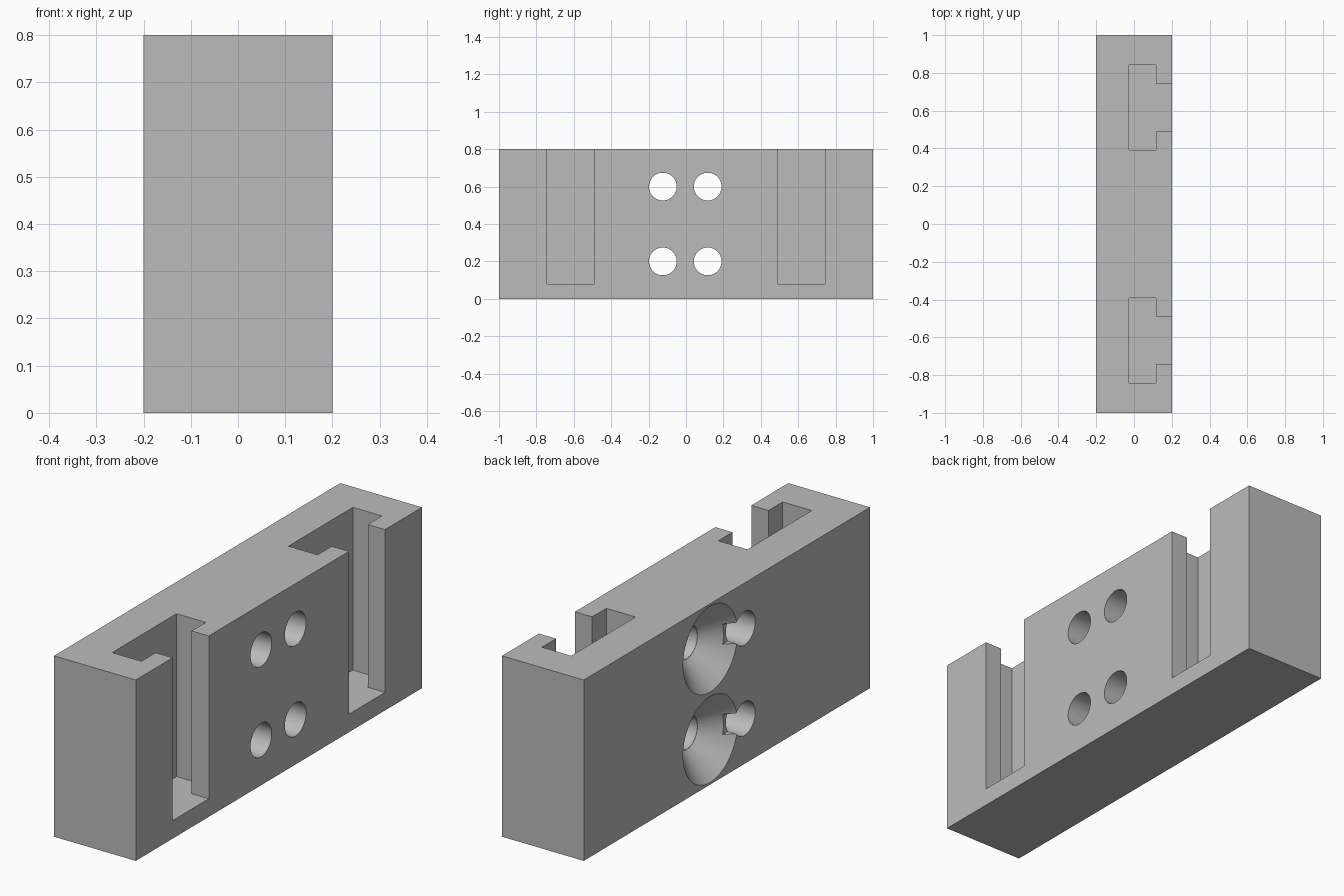
import bpy
import bmesh
import math
from mathutils import Matrix, Vector

cube = bpy.data.objects.get("Cube")
if cube:
    bpy.data.objects.remove(cube, do_unlink=True)

grey = bpy.data.materials.new("plain grey")
grey.use_nodes = True
colour = (0.5, 0.5, 0.5, 1)
grey.diffuse_color = colour
grey.node_tree.nodes["Principled BSDF"].inputs["Base Color"].default_value = colour


def finish(name, bm):
    mesh = bpy.data.meshes.new(name)
    bm.to_mesh(mesh)
    bm.free()
    mesh.materials.append(grey)
    obj = bpy.data.objects.new(name, mesh)
    bpy.context.collection.objects.link(obj)
    return obj


def box(name, low, high):
    low, high = Vector(low), Vector(high)
    bm = bmesh.new()
    matrix = Matrix.Translation((low + high) / 2) @ Matrix.Diagonal((*(high - low), 1))
    bmesh.ops.create_cube(bm, size=1, matrix=matrix)
    return finish(name, bm)


def cone_x(name, x0, x1, r0, r1, y, z):
    """Round cutter running along x, radius r0 at x0 and r1 at x1."""
    bm = bmesh.new()
    matrix = Matrix.Translation(((x0 + x1) / 2, y, z)) @ Matrix.Rotation(math.pi / 2, 4, "Y")
    bmesh.ops.create_cone(bm, cap_ends=True, segments=64, radius1=r0, radius2=r1,
                          depth=x1 - x0, matrix=matrix)
    return finish(name, bm)


def slot(side):
    """T-shaped channel, open at the top and on the +x face."""
    profile = [(-0.027, 0.225), (0.116, 0.225), (0.116, 0.126), (0.3, 0.126)]
    outline = profile + [(x, -y) for x, y in reversed(profile)]
    bm = bmesh.new()
    face = bm.faces.new([bm.verts.new((x, y + side * 0.616, 0.08)) for x, y in outline])
    top = bmesh.ops.extrude_face_region(bm, geom=[face])["geom"]
    bmesh.ops.translate(bm, vec=(0, 0, 1),
                        verts=[v for v in top if isinstance(v, bmesh.types.BMVert)])
    bmesh.ops.recalc_face_normals(bm, faces=bm.faces)
    return finish("slot_cutter", bm)


# Solid block
block = box("mounting_block", (-0.2, -1, 0), (0.2, 1, 0.8))

# T slots, screw holes, countersinks and the notches joining each pair of holes
cutters = [slot(-1), slot(1)]
for z in (0.2, 0.6):
    for y in (-0.124, 0.116):
        cutters.append(cone_x("hole_cutter", -0.3, 0.3, 0.074, 0.074, y, z))
    cutters.append(cone_x("countersink_cutter", -0.21, -0.085, 0.2, 0.075, 0.116, z))
    cutters.append(box("notch_cutter", (-0.25, -0.12, z - 0.045), (-0.16, 0, z + 0.045)))

bpy.context.view_layer.objects.active = block
for cutter in cutters:
    cutter.hide_render = True
    cut = block.modifiers.new("cut", "BOOLEAN")
    cut.operation = "DIFFERENCE"
    cut.solver = "EXACT"
    cut.object = cutter
    bpy.ops.object.modifier_apply(modifier=cut.name)
    bpy.data.objects.remove(cutter, do_unlink=True)

# Smooth bores with sharp edges
bpy.ops.object.select_all(action="DESELECT")
block.select_set(True)
bpy.ops.object.shade_smooth_by_angle(angle=math.radians(30))
